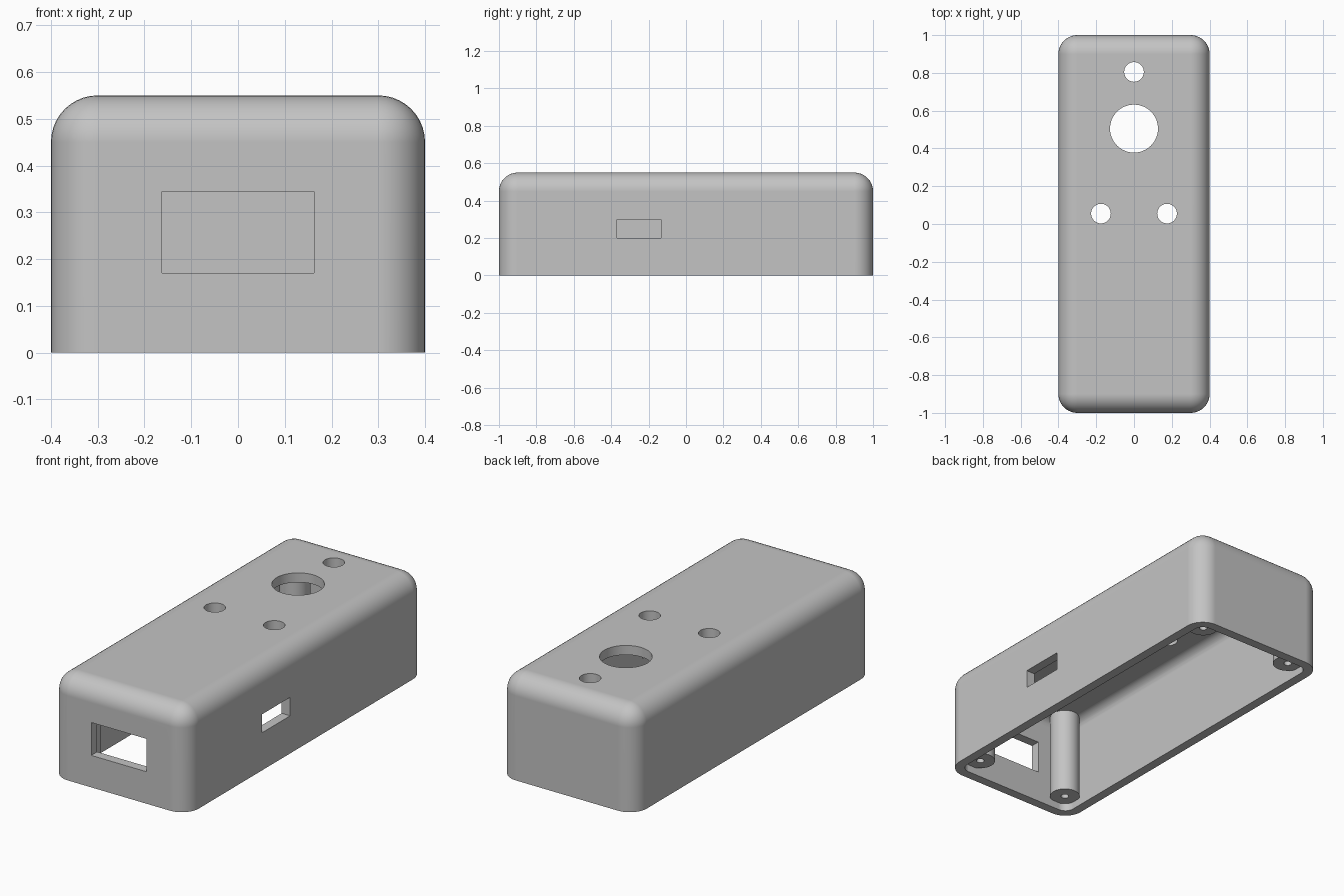
import bpy
import bmesh
from mathutils import Matrix, Vector

start = bpy.data.objects.get("Cube")
if start:
    bpy.data.objects.remove(start, do_unlink=True)

# Material
grey = bpy.data.materials.new("plain grey")
grey.use_nodes = True
colour = (0.55, 0.55, 0.55, 1)
grey.diffuse_color = colour
grey.node_tree.nodes["Principled BSDF"].inputs["Base Color"].default_value = colour

WALL = 0.05
HALF_X, HALF_Y, HEIGHT = 0.4, 1.0, 0.55


def finish(bm, name):
    bmesh.ops.recalc_face_normals(bm, faces=bm.faces)
    mesh = bpy.data.meshes.new(name)
    bm.to_mesh(mesh)
    bm.free()
    mesh.materials.append(grey)
    obj = bpy.data.objects.new(name, mesh)
    bpy.context.collection.objects.link(obj)
    return obj


def box(name, low, high, radius=0):
    """Box between two corners; a radius rounds every edge but the bottom ones."""
    low, high = Vector(low), Vector(high)
    bm = bmesh.new()
    size = Matrix.Diagonal((*(high - low), 1))
    bmesh.ops.create_cube(bm, size=1, matrix=Matrix.Translation((low + high) / 2) @ size)
    if radius:
        edges = [e for e in bm.edges if max(v.co.z for v in e.verts) > low.z + 0.01]
        bmesh.ops.bevel(bm, geom=edges, offset=radius, segments=10,
                        profile=0.5, affect='EDGES')
    return finish(bm, name)


def cylinder(name, x, y, radius, bottom, top, sides=48):
    bm = bmesh.new()
    bmesh.ops.create_cone(bm, cap_ends=True, segments=sides, radius1=radius, radius2=radius,
                          depth=top - bottom,
                          matrix=Matrix.Translation((x, y, (bottom + top) / 2)))
    return finish(bm, name)


def combine(target, tool, operation):
    """Apply a boolean and remove the tool."""
    bpy.ops.object.select_all(action='DESELECT')
    bpy.context.view_layer.objects.active = target
    target.select_set(True)
    mod = target.modifiers.new(operation.lower(), 'BOOLEAN')
    mod.operation, mod.solver, mod.object = operation, 'EXACT', tool
    bpy.ops.object.modifier_apply(modifier=mod.name)
    bpy.data.objects.remove(tool, do_unlink=True)


# Hollow shell, open underneath
shell = box("enclosure_shell", (-HALF_X, -HALF_Y, 0), (HALF_X, HALF_Y, HEIGHT), 0.1)
inner_x, inner_y = HALF_X - WALL, HALF_Y - WALL
cavity = box("cavity_cutter", (-inner_x, -inner_y, -0.2),
             (inner_x, inner_y, HEIGHT - WALL), 0.05)
combine(shell, cavity, 'DIFFERENCE')

# Corner screw posts with blind bores
corners = [(sx * 0.28, sy * 0.88) for sx in (-1, 1) for sy in (-1, 1)]
for x, y in corners:
    combine(shell, cylinder("screw_post", x, y, 0.075, 0.04, 0.51), 'UNION')
for x, y in corners:
    combine(shell, cylinder("bore_cutter", x, y, 0.02, -0.1, 0.4, 24), 'DIFFERENCE')

# Round holes in the top: one large, three small
for x, y, r in ((0, 0.505, 0.127), (0, 0.805, 0.052),
                (-0.175, 0.055, 0.052), (0.175, 0.055, 0.052)):
    combine(shell, cylinder("hole_cutter", x, y, r, 0.4, 0.7), 'DIFFERENCE')

# Front port and side slot
combine(shell, box("port_cutter", (-0.163, -1.1, 0.17), (0.163, -0.93, 0.345)), 'DIFFERENCE')
combine(shell, box("slot_cutter", (0.3, -0.37, 0.2), (0.5, -0.133, 0.298)), 'DIFFERENCE')

# Smooth fillets with crisp openings and flat sides
bpy.ops.object.select_all(action='DESELECT')
shell.select_set(True)
bpy.context.view_layer.objects.active = shell
bpy.ops.object.shade_smooth_by_angle(angle=0.52)
weighted = shell.modifiers.new("flat_sides", 'WEIGHTED_NORMAL')
weighted.keep_sharp = True
